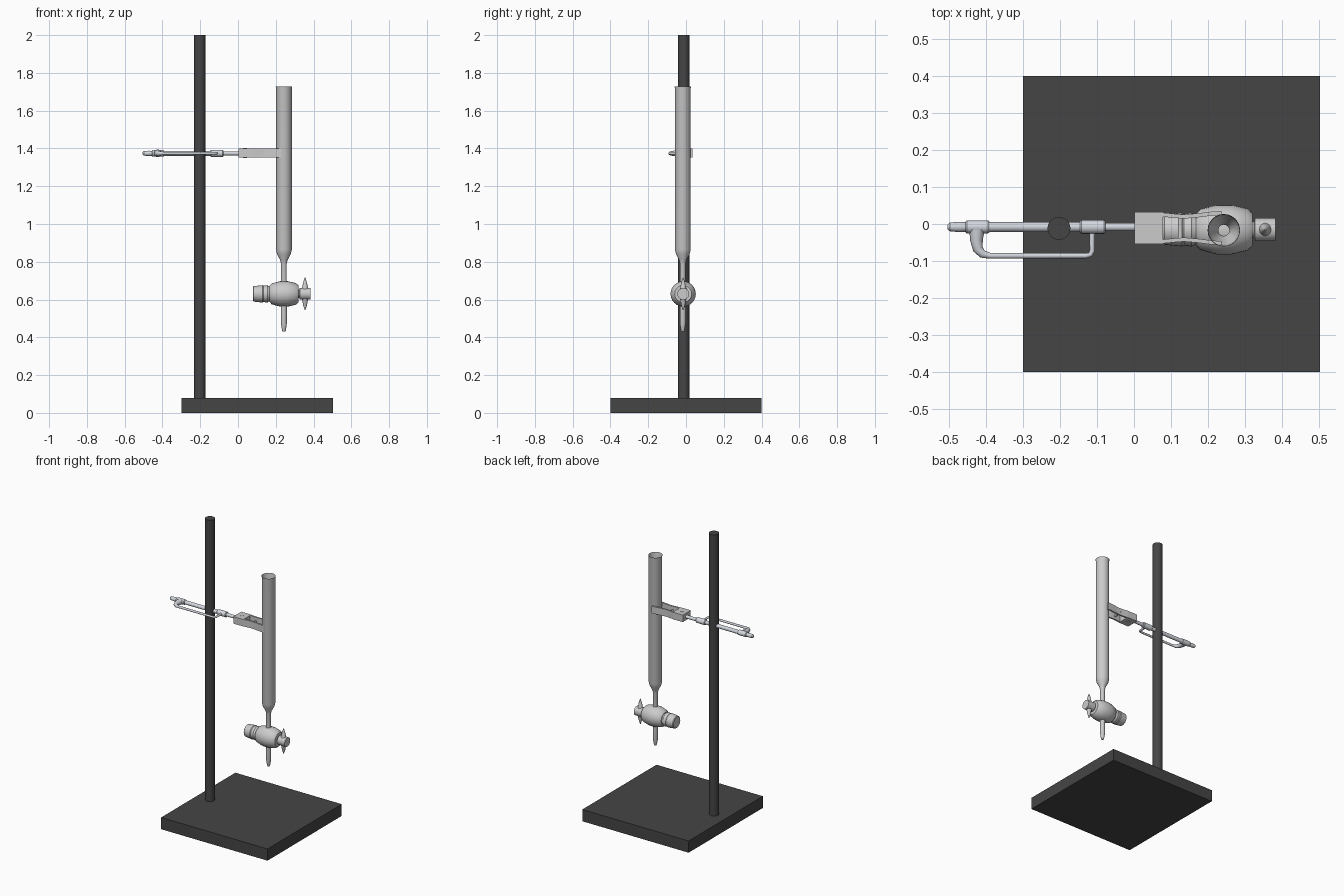
import bpy, bmesh, math
from mathutils import Matrix, Vector

if "Cube" in bpy.data.objects:
    bpy.data.objects.remove(bpy.data.objects["Cube"])


def material(name, rgb):
    m = bpy.data.materials.new(name)
    m.diffuse_color = (*rgb, 1)
    m.use_nodes = True
    m.node_tree.nodes["Principled BSDF"].inputs["Base Color"].default_value = m.diffuse_color
    return m


DARK = material("dark_iron", (0.06, 0.06, 0.06))
STEEL = material("pale_steel", (0.66, 0.69, 0.74))
Y, CX, CZ, RZ = -0.014, 0.243, 0.63, 1.374


def finish(name, bm, mat=None, smooth=True):
    bmesh.ops.recalc_face_normals(bm, faces=bm.faces[:])
    me = bpy.data.meshes.new(name)
    bm.to_mesh(me)
    bm.free()
    ob = bpy.data.objects.new(name, me)
    bpy.context.collection.objects.link(ob)
    if mat:
        me.materials.append(mat)
    if smooth:
        bpy.ops.object.select_all(action='DESELECT')
        bpy.context.view_layer.objects.active = ob
        ob.select_set(True)
        bpy.ops.object.shade_smooth_by_angle(angle=math.radians(35))
    return ob


def box(name, lo, hi, mat=None):
    bm = bmesh.new()
    bmesh.ops.create_cube(bm, size=1)
    lo, hi = Vector(lo), Vector(hi)
    for v in bm.verts:
        v.co = (lo + hi) / 2 + v.co * (hi - lo)
    return finish(name, bm, mat, False)


def lathe(name, profile, axis, origin, mat=None, seg=24, caps=(True, True)):
    """Spin (position, radius) pairs about an axis through origin."""
    bm = bmesh.new()
    rot = Vector((0, 0, 1)).rotation_difference(Vector(axis)).to_matrix()
    rings = []
    for t, r in profile:
        rings.append([bm.verts.new(Vector(origin) + rot @ Vector(
            (r * math.cos(a), r * math.sin(a), t)))
            for a in (2 * math.pi * i / seg for i in range(seg))])
    for a, b in zip(rings, rings[1:]):
        for i in range(seg):
            j = (i + 1) % seg
            bm.faces.new((a[i], a[j], b[j], b[i]))
    for want, ring in zip(caps, (rings[0], rings[-1])):
        if want:
            bm.faces.new(ring)
    return finish(name, bm, mat)


def tube_path(name, pts, mat):
    """Round bar along (x, y, z, radius) points."""
    cu = bpy.data.curves.new(name, 'CURVE')
    cu.dimensions = '3D'
    cu.bevel_depth = 1.0
    cu.bevel_resolution = 3
    cu.use_fill_caps = True
    sp = cu.splines.new('POLY')
    sp.points.add(len(pts) - 1)
    for p, (x, y, z, r) in zip(sp.points, pts):
        p.co, p.radius = (x, y, z, 1), r
    cu.materials.append(mat)
    ob = bpy.data.objects.new(name, cu)
    bpy.context.collection.objects.link(ob)


def strip(name, pts, thick, z0, z1, mat):
    """Bent vertical plate following a plan outline."""
    bm = bmesh.new()
    rows = [[bm.verts.new((x, y + dy, z)) for dy, z in
             ((-thick / 2, z0), (thick / 2, z0), (thick / 2, z1), (-thick / 2, z1))]
            for x, y in pts]
    for a, b in zip(rows, rows[1:]):
        for i in range(4):
            j = (i + 1) % 4
            bm.faces.new((a[i], a[j], b[j], b[i]))
    bm.faces.new(rows[0])
    bm.faces.new(rows[-1])
    return finish(name, bm, mat)


# Stand
box("base_plate", (-0.3, -0.4, 0), (0.503, 0.4, 0.08), DARK)
lathe("stand_rod", [(0.07, 0.031), (2.0, 0.031)], (0, 0, 1), (-0.203, Y + 0.002, 0), DARK)

# Burette: open glass tube and outlet tip
lathe("burette_tube", [(0.60, 0.015), (0.79, 0.015), (0.81, 0.020), (0.84, 0.036),
                       (0.865, 0.042), (1.72, 0.042), (1.728, 0.044)],
      (0, 0, 1), (CX, Y - 0.003, 0), caps=(True, False))
lathe("outlet_tip", [(0.43, 0.007), (0.438, 0.010), (0.475, 0.016), (0.60, 0.016)],
      (0, 0, 1), (CX, Y - 0.003, 0))

# Stopcock on a sideways axis
AX, O = (1, 0, 0), (0, Y - 0.001, CZ)
lathe("stopcock_barrel", [(0.168, 0.043), (0.178, 0.055), (0.222, 0.067), (0.265, 0.067),
                          (0.307, 0.057), (0.320, 0.045)], AX, O)
lathe("stopcock_nut", [(0.079, 0.036), (0.083, 0.041), (0.13, 0.046), (0.135, 0.043),
                       (0.155, 0.046), (0.169, 0.038), (0.175, 0.038)], AX, O)
lathe("stopcock_spindle", [(0.31, 0.022), (0.325, 0.022), (0.327, 0.031), (0.383, 0.031)], AX, O)
for side, d in (("upper", 1), ("lower", -1)):
    lathe("stopcock_wing_" + side, [(0.02, 0.019), (0.035, 0.015), (0.06, 0.010), (0.086, 0.002)],
          (0, 0, d), (0.355, Y - 0.001, CZ), seg=12)

# Clamp arm with its collars
A = (0, -0.008, RZ)
lathe("clamp_arm", [(-0.505, 0.006), (-0.498, 0.012), (-0.47, 0.014), (-0.465, 0.013),
                    (-0.15, 0.013), (-0.07, 0.011), (0.005, 0.011)], AX, A, STEEL, 16)
for name, a, b, r in (("outer_collar", -0.456, -0.391, 0.0175),
                      ("inner_collar", -0.146, -0.077, 0.0185)):
    lathe(name, [(a, r - 0.003), (a + 0.004, r), (b - 0.004, r), (b, r - 0.003)], AX, A, STEEL, 16)

# Bent side bar joining the collars
tube_path("side_bar", [(-0.425, -0.015, RZ, 0.021), (-0.426, -0.045, RZ, 0.017),
                       (-0.422, -0.068, RZ, 0.014), (-0.410, -0.081, RZ, 0.011),
                       (-0.390, -0.086, RZ, 0.008), (-0.130, -0.086, RZ, 0.007),
                       (-0.118, -0.083, RZ, 0.007), (-0.113, -0.073, RZ, 0.007),
                       (-0.113, -0.012, RZ, 0.007)], STEEL)

# Clamp head, screw and mirrored jaws around the tube
Z0, Z1, HY = 1.352, 1.400, -0.011
box("clamp_head", (0.002, HY - 0.043, Z0), (0.078, HY + 0.043, Z1))
lathe("clamp_screw", [(Z0 - 0.002, 0.011), (Z1 + 0.002, 0.011)], (0, 0, 1), (0.037, HY, 0), seg=16)
for side, d in (("front", -1), ("back", 1)):
    strip("jaw_" + side, [(0.07, HY + d * 0.037), (0.11, HY + d * 0.033), (0.135, HY + d * 0.031),
                          (0.17, HY + d * 0.034), (0.21, HY + d * 0.039), (0.237, HY + d * 0.041)],
          0.011, Z0, Z1, None)
lathe("jaw_pin", [(-0.036, 0.006), (0.038, 0.006)], (0, 1, 0), (0.125, HY, RZ), seg=12)
